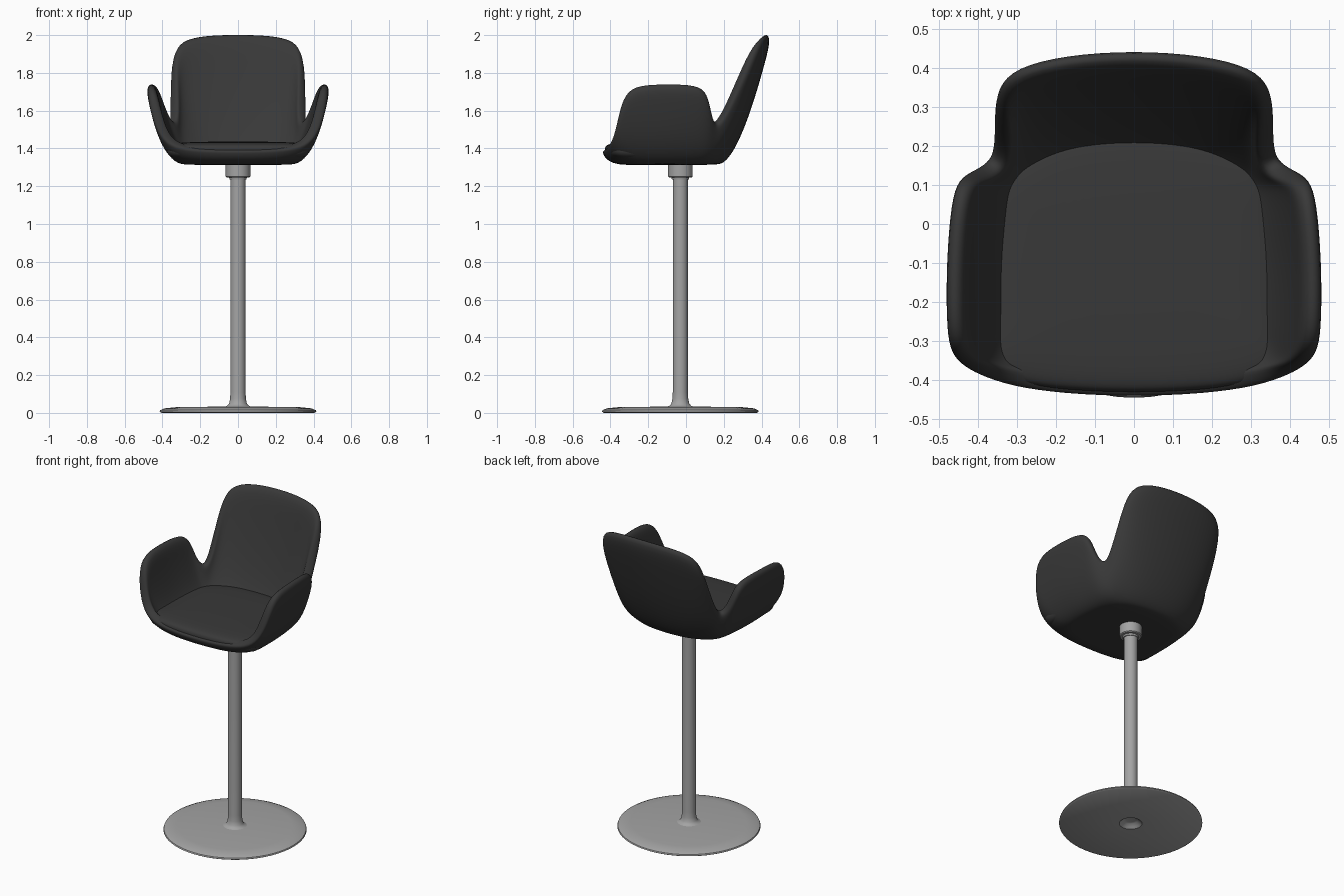
import bpy, bmesh, math
from mathutils import Vector

cube = bpy.data.objects.get("Cube")
if cube:
    bpy.data.objects.remove(cube, do_unlink=True)


def material(name, rgb, rough):
    mat = bpy.data.materials.new(name)
    mat.use_nodes = True
    mat.diffuse_color = (*rgb, 1)
    shader = mat.node_tree.nodes["Principled BSDF"]
    shader.inputs["Base Color"].default_value = (*rgb, 1)
    shader.inputs["Roughness"].default_value = rough
    return mat


upholstery = material("charcoal upholstery", (0.04, 0.04, 0.04), 0.8)
steel = material("satin grey metal", (0.37, 0.37, 0.37), 0.4)


def finish(name, bm, mat, angle):
    """Turn a bmesh into a named, smooth shaded object."""
    bmesh.ops.recalc_face_normals(bm, faces=bm.faces)
    mesh = bpy.data.meshes.new(name)
    bm.to_mesh(mesh)
    bm.free()
    obj = bpy.data.objects.new(name, mesh)
    bpy.context.collection.objects.link(obj)
    mesh.materials.append(mat)
    bpy.ops.object.select_all(action="DESELECT")
    obj.select_set(True)
    bpy.context.view_layer.objects.active = obj
    bpy.ops.object.shade_smooth_by_angle(angle=math.radians(angle))
    return obj


def loft(bm, rings, start=None, end=None):
    """Skin closed rings of equal size; start and end are optional pole points."""
    rows = [[bm.verts.new(p) for p in ring] for ring in rings]
    n = len(rows[0])
    for low, high in zip(rows, rows[1:]):
        for i in range(n):
            j = (i + 1) % n
            bm.faces.new((low[i], low[j], high[j], high[i]))
    for row, point in ((rows[0], start), (rows[-1], end)):
        if point is not None:
            pole = bm.verts.new(point)
            for i in range(n):
                bm.faces.new((row[i], row[(i + 1) % n], pole))


def lathe(name, profile, mat, y=-0.03, sides=64):
    """Revolve radius/height pairs about the post axis."""
    bm = bmesh.new()
    rings = [[(r * math.cos(2 * math.pi * i / sides), y + r * math.sin(2 * math.pi * i / sides), z)
              for i in range(sides)] for r, z in profile]
    loft(bm, rings, (0, y, profile[0][1]), (0, y, profile[-1][1]))
    return finish(name, bm, mat, 35)


# Pedestal: dished disc, post with flared foot, collar under the seat
lathe("base_disc", [(0.025, 0.025), (0.04, 0.022), (0.055, 0.008), (0.066, 0.0), (0.405, 0.0), (0.415, 0.006),
                    (0.412, 0.014), (0.39, 0.024), (0.33, 0.03), (0.06, 0.034)], steel)
lathe("post", [(0.075, 0.032), (0.058, 0.037), (0.047, 0.05), (0.042, 0.075), (0.04, 0.11), (0.04, 1.26)], steel)
lathe("collar", [(0.035, 1.236), (0.045, 1.236), (0.047, 1.246), (0.06, 1.247), (0.065, 1.252), (0.065, 1.34)], steel)

# Half outline from front centre to back centre: rim x, y, z and lower bend x, y
half = [
    (0, -.445, 1.39, 0, -.437), (.18, -.438, 1.392, .17, -.43), (.32, -.42, 1.405, .28, -.4),
    (.405, -.39, 1.45, .345, -.37), (.455, -.36, 1.56, .395, -.33), (.482, -.325, 1.69, .415, -.285),
    (.49, -.25, 1.735, .42, -.22), (.49, -.1, 1.738, .42, -.1), (.478, .06, 1.736, .41, 0),
    (.458, .122, 1.69, .4, .055), (.415, .142, 1.58, .38, .105), (.37, .165, 1.515, .35, .145),
    (.362, .21, 1.58, .33, .18), (.365, .29, 1.75, .305, .21), (.358, .362, 1.89, .27, .235),
    (.31, .415, 1.97, .215, .26), (.18, .448, 1.997, .13, .28), (0, .46, 2.002, 0, .288),
]
stations = half + [(-s[0], s[1], s[2], -s[3], s[4]) for s in half[-2:0:-1]]
floor_z = 1.313
hub = Vector((0, -0.06, floor_z))


def wall(station, t):
    """Point on the outer wall, t running from the underside to the rim."""
    x, y, z, bx, by = station
    bend = Vector((bx, by, floor_z))
    inner = bend.lerp(hub, 0.34)
    return inner.lerp(bend, t).lerp(bend.lerp(Vector((x, y, z)), t), t)


# Shell: underside, arms and back in one padded skin
bm = bmesh.new()
loft(bm, [[wall(s, k / 8) for s in stations] for k in range(9)], start=hub)
shell = finish("seat_shell", bm, upholstery, 60)
# Make sure normals point outwards so that padding grows inwards
if sum(f.normal.z for f in shell.data.polygons if f.center.z < floor_z + 0.01) > 0:
    shell.data.flip_normals()
padding = shell.modifiers.new("padding", "SOLIDIFY")
padding.thickness = 0.055
padding.offset = -1
rounding = shell.modifiers.new("rounding", "SUBSURF")
rounding.levels = rounding.render_levels = 2

# Cushion: fills the shell up to the seam with the walls
seat_z = 1.42


def cushion_ring(scale, z):
    ring = []
    for s in stations:
        t = min(1, math.sqrt((seat_z - floor_z) / (s[2] - floor_z)))
        p = wall(s, t)
        inset = 0.008 + 0.02 * min(1, max(0, (s[2] - 1.39) / 0.15))
        p -= (p - hub).normalized() * inset
        p = hub.lerp(p, scale)
        ring.append((p.x, p.y, z))
    return ring


bm = bmesh.new()
loft(bm, [cushion_ring(s, z) for s, z in ((0.85, 1.345), (0.95, 1.355), (0.99, 1.38), (0.985, 1.405),
                                          (0.955, 1.422), (0.8, 1.432), (0.4, 1.436))],
     (0, hub.y, 1.345), (0, hub.y, 1.437))
cushion = finish("seat_cushion", bm, upholstery, 60)
softness = cushion.modifiers.new("softness", "SUBSURF")
softness.levels = softness.render_levels = 2
